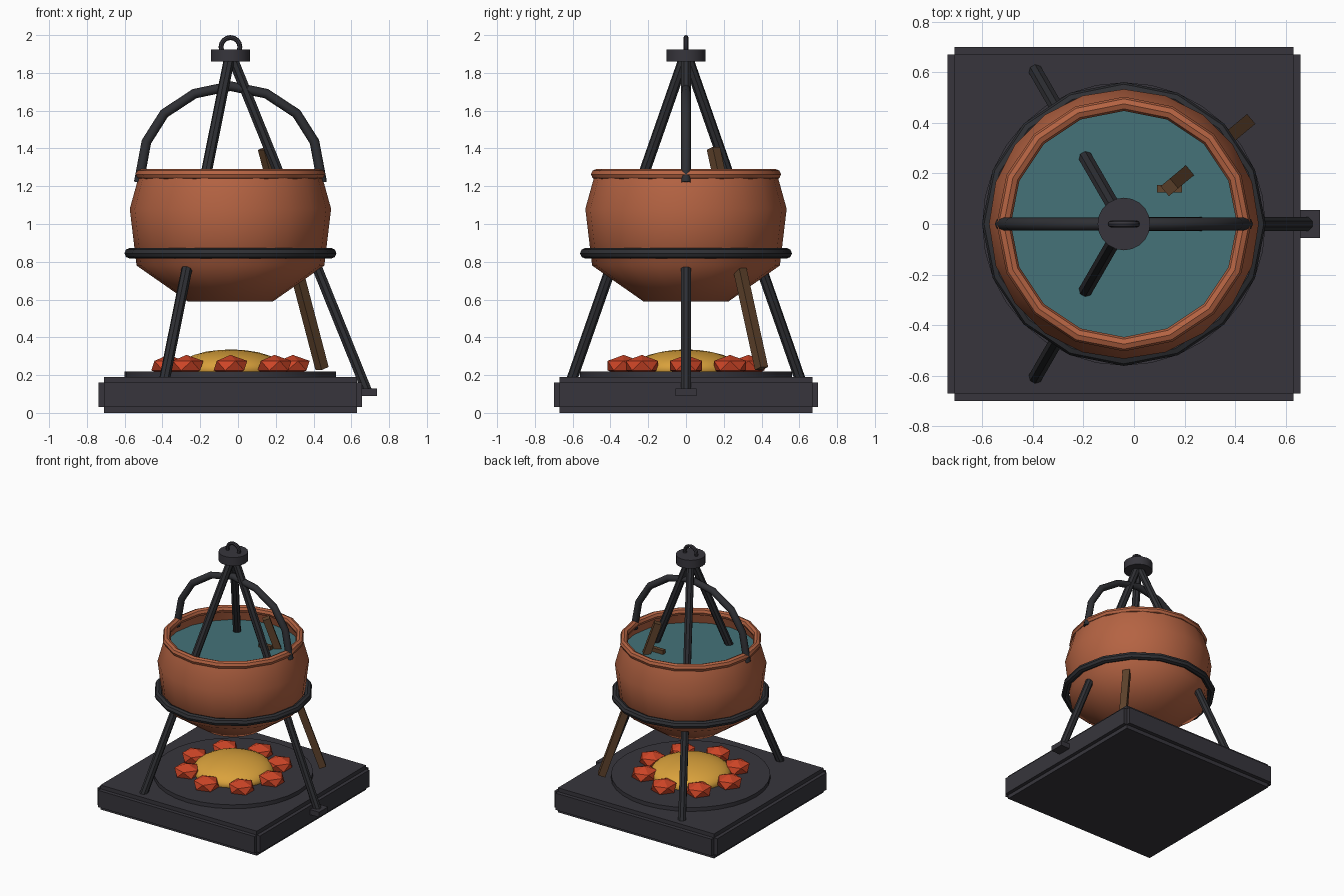
import bpy, bmesh, math
from mathutils import Vector, Matrix

if "Cube" in bpy.data.objects:
    bpy.data.objects.remove(bpy.data.objects["Cube"])

CX = -0.04  # vertical axis of the pot


def material(name, rgb):
    m = bpy.data.materials.new(name)
    m.diffuse_color = (*rgb, 1)
    m.use_nodes = True
    m.node_tree.nodes["Principled BSDF"].inputs["Base Color"].default_value = m.diffuse_color
    return m


IRON = material("iron", (0.038, 0.036, 0.045))
DARK = material("dark_iron", (0.028, 0.029, 0.034))
COPPER = material("copper", (0.46, 0.125, 0.055))
BROTH = material("teal_broth", (0.058, 0.17, 0.19))
EMBER = material("ember_red", (0.62, 0.06, 0.02))
GLOW = material("glow_yellow", (0.70, 0.36, 0.045))
WOOD = material("wood", (0.115, 0.056, 0.025))


def finish(name, mat, smooth=None):
    o = bpy.context.object
    o.name = name
    o.data.materials.append(mat)
    if smooth:
        bpy.ops.object.shade_smooth_by_angle(angle=math.radians(smooth))
    return o


def box(name, mat, loc, size, turn=0):
    bpy.ops.mesh.primitive_cube_add(size=1, location=loc, rotation=(0, 0, turn))
    bpy.context.object.scale = size
    return finish(name, mat)


def cylinder(name, mat, z0, z1, r, sides):
    bpy.ops.mesh.primitive_cylinder_add(vertices=sides, radius=r, depth=z1 - z0,
                                        location=(CX, 0, (z0 + z1) / 2))
    return finish(name, mat, 30)


def rod(name, mat, a, b, r, sides, turn=0):
    a, b = Vector(a), Vector(b)
    q = (b - a).to_track_quat('Z', 'Y')
    bpy.ops.mesh.primitive_cylinder_add(vertices=sides, radius=r, depth=(b - a).length,
                                        location=(a + b) / 2)
    o = finish(name, mat)
    o.rotation_mode = 'QUATERNION'
    o.rotation_quaternion = q
    o.data.transform(Matrix.Rotation(turn, 4, 'Z'))
    return o


def torus(name, mat, z, major, minor, segs, rot=(0, 0, 0)):
    bpy.ops.mesh.primitive_torus_add(major_radius=major, minor_radius=minor, major_segments=segs,
                                     minor_segments=8, location=(CX, 0, z), rotation=rot)
    return finish(name, mat, 35)


def pebble(name, mat, loc, r, rz, detail, smooth=None):
    bpy.ops.mesh.primitive_ico_sphere_add(subdivisions=detail, radius=1, location=loc)
    bpy.context.object.scale = (r, r, rz)
    return finish(name, mat, smooth)


def lathe(name, mat, profile, sides):
    bm = bmesh.new()
    rings = []
    for r, z in profile:
        rings.append([bm.verts.new((r * math.cos(t), r * math.sin(t), z))
                      for t in (2 * math.pi * i / sides for i in range(sides))])
    for lo, hi in zip(rings, rings[1:]):
        for i in range(sides):
            j = (i + 1) % sides
            bm.faces.new((lo[i], lo[j], hi[j], hi[i]))
    bm.faces.new(rings[0][::-1])
    me = bpy.data.meshes.new(name)
    bm.to_mesh(me)
    bm.free()
    o = bpy.data.objects.new(name, me)
    o.location.x = CX
    bpy.context.collection.objects.link(o)
    bpy.ops.object.select_all(action='DESELECT')
    o.select_set(True)
    bpy.context.view_layer.objects.active = o
    return finish(name, mat, 50)


# Base slab with notched edges: three crossed boxes
for i, axis in enumerate("xyz"):
    size = [1.34, 1.34, 0.13]
    size[i] = (1.395, 1.40, 0.19)[i]
    box("base_slab_" + axis, IRON, (CX, 0, 0.095), size)

# Hearth plate, glowing mound and embers
cylinder("hearth_plate", IRON, 0.18, 0.22, 0.56, 32)
pebble("glowing_mound", GLOW, (CX, 0, 0.232), 0.285, 0.104, 3, 40)
for i in range(8):
    t = i * math.pi / 4
    pebble("ember", EMBER, (CX + 0.33 * math.cos(t), 0.33 * math.sin(t), 0.25), 0.1, 0.057, 1)

# Pot: outer wall, lip, inner wall
lathe("pot", COPPER, [(0.225, 0.59), (0.497, 0.78), (0.533, 1.08), (0.49, 1.235), (0.48, 1.265),
                      (0.46, 1.265), (0.47, 1.235), (0.51, 1.08)], 20)
torus("pot_rim", COPPER, 1.263, 0.475, 0.028, 16)
cylinder("broth", BROTH, 1.13, 1.17, 0.492, 20)

# Support ring around the pot
torus("support_ring", DARK, 0.845, 0.533, 0.028, 16)

# Tripod poles with feet
for i in range(3):
    t = i * 2 * math.pi / 3
    c, s = math.cos(t), math.sin(t)
    rod("tripod_pole", DARK, (CX + 0.725 * c, 0.725 * s, 0.11), (CX + 0.01 * c, 0.01 * s, 1.88),
        0.029, 8, math.pi / 8)
    box("pole_foot", IRON, (CX + 0.71 * c, 0.71 * s, 0.11), (0.13, 0.11, 0.04), t)

# Hub cap and hanging loop
cylinder("hub_cap", IRON, 1.86, 1.925, 0.104, 20)
torus("top_loop", IRON, 1.937, 0.05, 0.013, 16, (math.pi / 2, 0, 0))

# Arched carrying handle
half = [(0.485, 1.22), (0.445, 1.435), (0.35, 1.585), (0.19, 1.69)]
path = [(-x, z) for x, z in half] + [(0, 1.73)] + half[::-1]
cu = bpy.data.curves.new("handle", 'CURVE')
cu.dimensions = '3D'
cu.bevel_depth = 0.026
cu.bevel_resolution = 2
cu.use_fill_caps = True
sp = cu.splines.new('POLY')
sp.points.add(len(path) - 1)
for p, (x, z) in zip(sp.points, path):
    p.co = (CX + x, 0, z, 1)
cu.materials.append(DARK)
bpy.context.collection.objects.link(bpy.data.objects.new("handle", cu))

# Stirring paddle
rod("paddle_stick", WOOD, (0.445, 0.40, 0.235), (0.14, 0.145, 1.40), 0.036, 4, math.pi / 4)
box("paddle_blade", WOOD, (0.14, 0.14, 1.155), (0.10, 0.03, 0.09))
